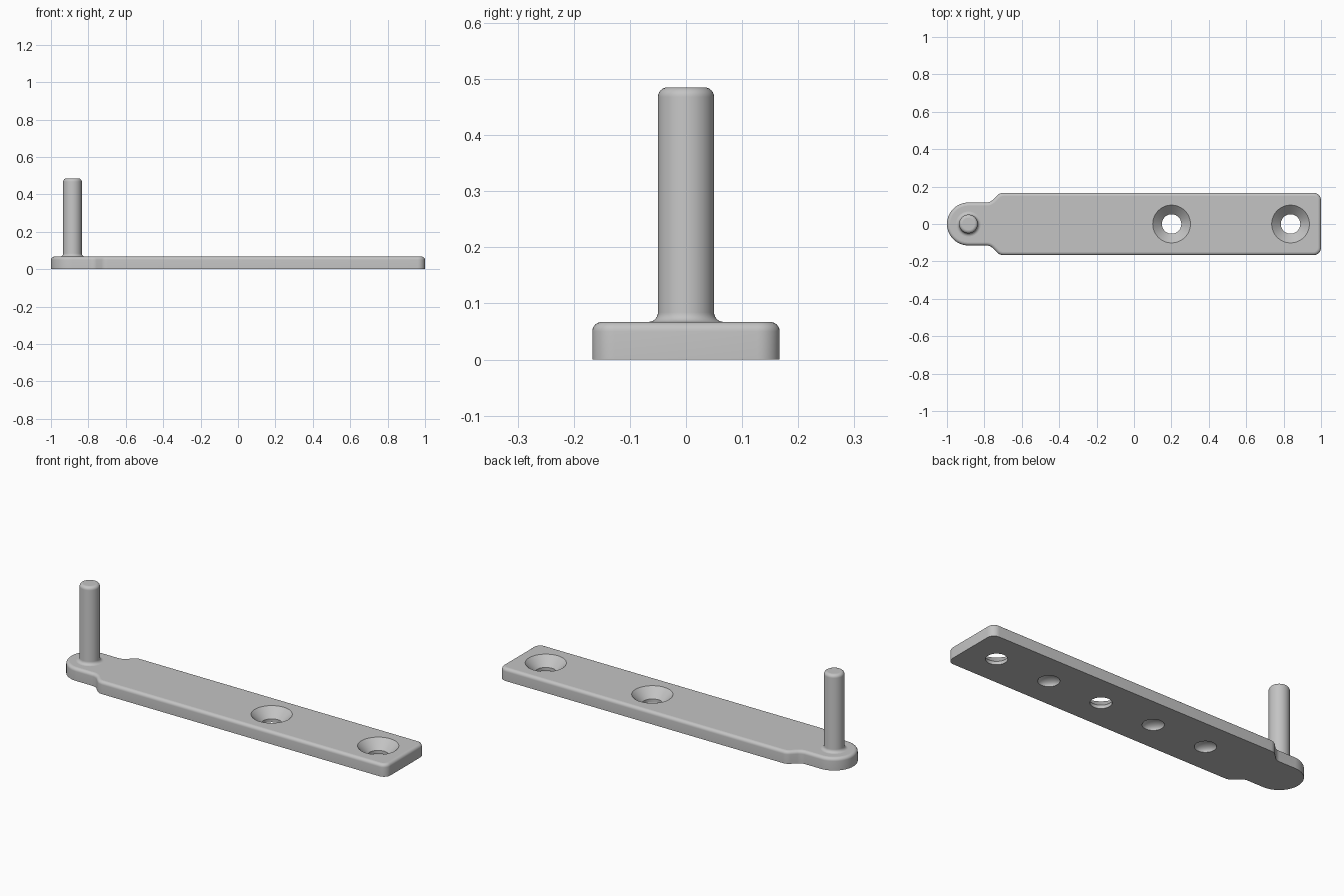
import bpy, bmesh, math
from mathutils import Vector

cube = bpy.data.objects.get("Cube")
if cube:
    bpy.data.objects.remove(cube, do_unlink=True)

THICK = 0.067
HALF_W = 0.167
LUG_R = 0.115
LUG_X = LUG_R - 1
ROUND = 0.017
HOLE_R = 0.052
DIMPLE = 0.03
PITCH = 0.318
LAST_HOLE = 0.837
GREY = (0.55, 0.55, 0.55, 1)

steel = bpy.data.materials.new("grey steel")
steel.use_nodes = True
steel.diffuse_color = GREY
steel.node_tree.nodes["Principled BSDF"].inputs["Base Color"].default_value = GREY


def make_object(name, bm):
    """Finish a mesh: smooth curved faces, flat level faces, sharp creases."""
    bmesh.ops.recalc_face_normals(bm, faces=bm.faces)
    bm.normal_update()
    for f in bm.faces:
        f.smooth = abs(f.normal.z) < 0.999
    for e in bm.edges:
        e.smooth = e.calc_face_angle(0) < math.radians(32)
    mesh = bpy.data.meshes.new(name)
    bm.to_mesh(mesh)
    bm.free()
    mesh.materials.append(steel)
    bpy.context.collection.objects.link(bpy.data.objects.new(name, mesh))


def arc(cx, cy, radius, start, end, steps=6):
    angles = [math.radians(start + (end - start) * i / steps) for i in range(steps + 1)]
    return [Vector((cx + radius * math.cos(t), cy + radius * math.sin(t))) for t in angles]


def fillet(before, corner, after, radius, steps=8):
    """Points of an arc that rounds off one corner."""
    a, c, b = Vector(before), Vector(corner), Vector(after)
    u, v = (a - c).normalized(), (b - c).normalized()
    half = u.angle(v) / 2
    centre = c + (u + v).normalized() * radius / math.sin(half)
    start = (c + u * radius / math.tan(half) - centre).normalized()
    end = (c + v * radius / math.tan(half) - centre).normalized()
    return [centre + radius * start.slerp(end, i / steps) for i in range(steps + 1)]


def inset(points, distance):
    """Move a counter-clockwise outline inwards by an even distance."""
    result = []
    for i, p in enumerate(points):
        d1 = (p - points[i - 1]).normalized()
        d2 = (points[(i + 1) % len(points)] - p).normalized()
        n1, n2 = Vector((-d1.y, d1.x)), Vector((-d2.y, d2.x))
        n = (n1 + n2).normalized()
        result.append(p + n * distance / n.dot(n1))
    return result


def skin(bm, sections):
    """Bridge a stack of (outline, height) sections; return the vertex rings."""
    rings = [[bm.verts.new((p.x, p.y, z)) for p in points] for points, z in sections]
    for low, high in zip(rings, rings[1:]):
        for k in range(len(low)):
            bm.faces.new((low[k - 1], low[k], high[k], high[k - 1]))
    return rings


def turned(x, profile, segments=48):
    """Circular sections about a vertical axis from (radius, z) points."""
    return [(arc(x, 0, r, 0, 360, segments)[:-1], z) for r, z in profile]


def ring_edges(bm, ring):
    return [bm.edges.get((ring[k - 1], ring[k])) for k in range(len(ring))]


# Plate outline: one half, mirrored across y = 0
corners = [(1, 0), (1, HALF_W), (-0.717, HALF_W),
           (-0.717 - HALF_W + LUG_R, LUG_R), (LUG_X, LUG_R)]
half = []
for i, radius in ((1, 0.04), (2, 0.05), (3, 0.05)):
    half += fillet(corners[i - 1], corners[i], corners[i + 1], radius)
half += arc(LUG_X, 0, LUG_R, 90, 180, 16)
outline = half + [Vector((p.x, -p.y)) for p in reversed(half[:-1])]

# Plate sides, with the upper rim rounded
bm = bmesh.new()
sections = [(outline, 0)]
for p in arc(-ROUND, THICK - ROUND, ROUND, 0, 90):
    sections.append((inset(outline, -p.x), p.y))
rings = skin(bm, sections)
bottom_edges = ring_edges(bm, rings[0])
top_edges = ring_edges(bm, rings[-1])

# Holes: countersunk ones go through, the others are domed dimples underneath
for i in range(5):
    x = LAST_HOLE - i * PITCH
    if i in (0, 2):
        rings = skin(bm, turned(x, [(HOLE_R, 0), (HOLE_R, 0.018), (0.101, THICK)]))
        top_edges += ring_edges(bm, rings[-1])
    else:
        dome = [(p.x, p.y * DIMPLE / HOLE_R) for p in arc(0, 0, HOLE_R, 0, 85, 8)]
        rings = skin(bm, turned(x, dome))
        bm.faces.new(rings[-1])
    bottom_edges += ring_edges(bm, rings[0])

# Level plate faces around the holes
for edges, up in ((bottom_edges, -1), (top_edges, 1)):
    bmesh.ops.triangle_fill(bm, edges=edges, use_beauty=True, normal=(0, 0, up))
make_object("plate", bm)

# Pin: fillet at the foot, rounded top edge
PIN_R, PIN_TOP = 0.05, 0.485
profile = arc(PIN_R + ROUND, THICK + ROUND, ROUND, 270, 180)
profile += arc(PIN_R - ROUND, PIN_TOP - ROUND, ROUND, 0, 90)
bm = bmesh.new()
rings = skin(bm, turned(LUG_X, profile))
bm.faces.new(rings[0])
bm.faces.new(rings[-1])
make_object("pin", bm)
